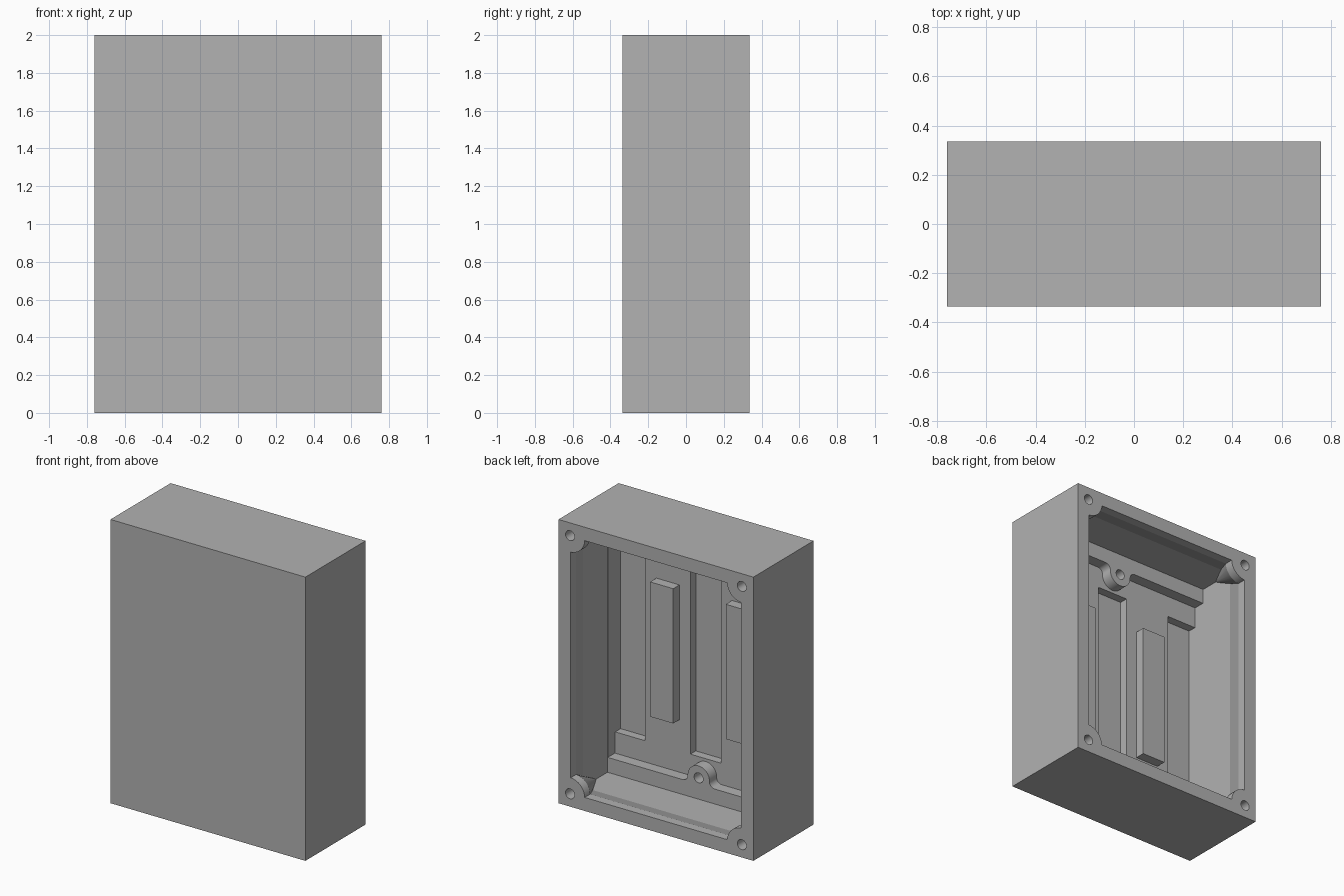
import bpy, bmesh
from math import sin, cos, asin, sqrt, pi, radians

if "Cube" in bpy.data.objects:
    bpy.data.objects.remove(bpy.data.objects["Cube"], do_unlink=True)

HW, HH, BACK = 0.76, 1.0, 0.335      # half width, half height, y of the open rim

grey = bpy.data.materials.new("plain grey")
grey.use_nodes = True
grey.diffuse_color = (0.445, 0.445, 0.445, 1)
grey.node_tree.nodes["Principled BSDF"].inputs["Base Color"].default_value = grey.diffuse_color


def loft(name, rings):
    """Solid through matching outlines; each ring is (points in x and height, depth below rim)."""
    bm = bmesh.new()
    loops = [[bm.verts.new((x, BACK - d, HH + h)) for x, h in pts] for pts, d in rings]
    n = len(loops[0])
    for a, b in zip(loops, loops[1:]):
        for i in range(n):
            j = (i + 1) % n
            bm.faces.new((a[i], a[j], b[j], b[i]))
    bm.faces.new(loops[0])
    bm.faces.new(loops[-1])
    bmesh.ops.recalc_face_normals(bm, faces=bm.faces)
    mesh = bpy.data.meshes.new(name)
    bm.to_mesh(mesh)
    bm.free()
    ob = bpy.data.objects.new(name, mesh)
    mesh.materials.append(grey)
    bpy.context.collection.objects.link(ob)
    return ob


def rect(x0, x1, h0, h1):
    return [(x0, h0), (x1, h0), (x1, h1), (x0, h1)]


def inset(m):
    return rect(m - HW, HW - m, m - HH, HH - m)


def arc(cx, ch, r, a0, a1, n):
    return [(cx + r * cos(a0 + (a1 - a0) * i / n), ch + r * sin(a0 + (a1 - a0) * i / n))
            for i in range(n + 1)]


def circle(cx, ch, r):
    return arc(cx, ch, r, 0, 2 * pi, 32)[:-1]


def cut(target, cutter):
    mod = target.modifiers.new("cut", "BOOLEAN")
    mod.operation, mod.solver, mod.object = "DIFFERENCE", "EXACT", cutter
    with bpy.context.temp_override(object=target, active_object=target):
        bpy.ops.object.modifier_apply(modifier=mod.name)
    bpy.data.objects.remove(cutter, do_unlink=True)


# Outer case, closed at the front
case = loft("case", [(inset(0), 0), (inset(0), 2 * BACK)])

# Main cavity with a thicker lip at the rim and tapering corner bosses left standing
cavity = loft("cavity", [(inset(0.095), -0.05), (inset(0.095), 0.06),
                         (inset(0.05), 0.2), (inset(0.05), 0.475)])
corners = [(sx, sh) for sx in (-1, 1) for sh in (-1, 1)]
for sx, sh in corners:
    top = circle(sx * (HW - 0.09), sh * (HH - 0.09), 0.115)
    tip = circle(sx * (HW - 0.045), sh * (HH - 0.045), 0.01)
    cut(cavity, loft("corner_boss", [(top, -0.1), (top, 0.06), (tip, 0.34)]))
cut(case, cavity)

# Deeper floor whose end ledges bulge round the two middle bosses
LEDGE, BOSS, R, F = 0.845, 0.8, 0.085, 0.04
rise = LEDGE - F - BOSS
reach = sqrt((R + F) ** 2 - rise ** 2)
tilt = asin(rise / (R + F))
notch = (arc(reach, LEDGE - F, F, pi / 2, pi + tilt, 8)
         + arc(0, BOSS, R, tilt, -pi - tilt, 24)[1:-1]
         + arc(-reach, LEDGE - F, F, -tilt, pi / 2, 8))
edge = HW - 0.052
half = [(edge, LEDGE)] + notch + [(-edge, LEDGE)]
outline = half + [(-x, -h) for x, h in half]
cut(case, loft("floor_cut", [(outline, 0.4), (outline, 0.555)]))

# Three long pockets in the floor
for x0, x1 in ((-HW + 0.054, -0.475), (-0.12, 0.12), (0.475, HW - 0.054)):
    pocket = rect(x0, x1, -0.695, 0.695)
    cut(case, loft("pocket_cut", [(pocket, 0.5), (pocket, 0.615)]))

# Screw holes in the rim and in the middle bosses
for sx, sh in corners:
    hole = circle(sx * (HW - 0.09), sh * (HH - 0.09), 0.035)
    cut(case, loft("hole_cut", [(hole, -0.1), (hole, 0.17)]))
for sh in (-1, 1):
    hole = circle(0, sh * BOSS, 0.035)
    cut(case, loft("hole_cut", [(hole, 0.4), (hole, 0.58)]))

# Raised bars on the floor, one each side of the middle pocket
bars = []
for side, x0, x1 in (("right", -0.385, -0.205), ("left", 0.205, 0.385)):
    bar = rect(x0, x1, -0.475, 0.475)
    bars.append(loft(side + "_bar", [(bar, 0.485), (bar, 0.57)]))

# Smooth the round walls, keep the edges sharp
for ob in [case] + bars:
    bpy.ops.object.select_all(action="DESELECT")
    ob.select_set(True)
    bpy.context.view_layer.objects.active = ob
    bpy.ops.object.shade_smooth_by_angle(angle=radians(15))
